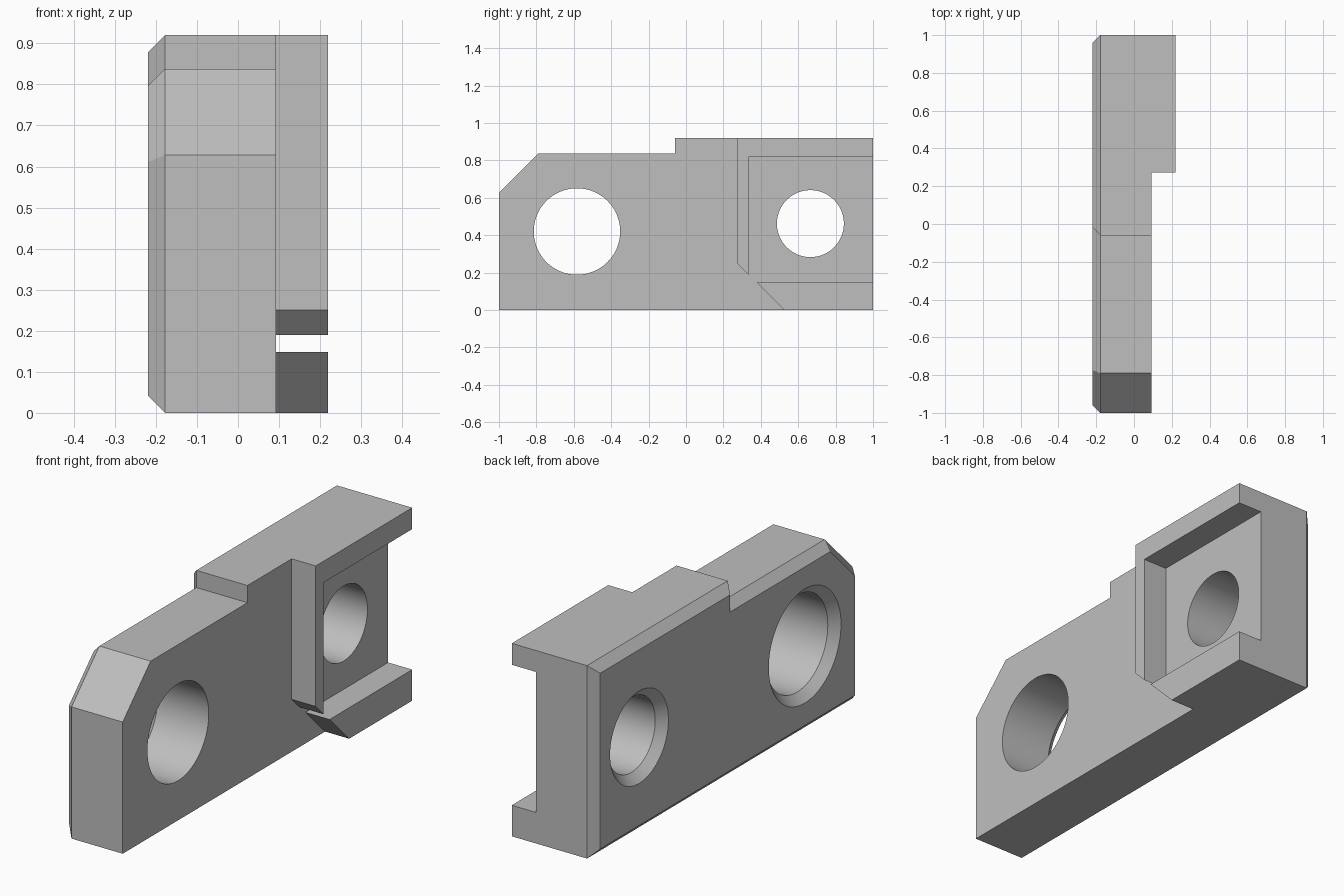
import bpy, bmesh, math
from mathutils import Vector

cube = bpy.data.objects.get("Cube")
if cube:
    bpy.data.objects.remove(cube, do_unlink=True)

steel = bpy.data.materials.new("plain grey")
steel.use_nodes = True
GREY = (0.52, 0.52, 0.52, 1)
steel.diffuse_color = GREY
steel.node_tree.nodes["Principled BSDF"].inputs["Base Color"].default_value = GREY

LEFT, RIGHT, FACE, BEVEL = -0.219, 0.219, 0.092, 0.041


def loft(name, sections):
    """Solid through (x, loop of (y, z)) sections with equal point counts."""
    bm = bmesh.new()
    rings = [[bm.verts.new((x, y, z)) for y, z in loop] for x, loop in sections]
    bm.faces.new(rings[0])
    bm.faces.new(rings[-1])
    for a, b in zip(rings, rings[1:]):
        for i in range(len(a)):
            j = (i + 1) % len(a)
            bm.faces.new((a[i], a[j], b[j], b[i]))
    bmesh.ops.recalc_face_normals(bm, faces=bm.faces)
    mesh = bpy.data.meshes.new(name)
    bm.to_mesh(mesh)
    bm.free()
    mesh.materials.append(steel)
    obj = bpy.data.objects.new(name, mesh)
    bpy.context.collection.objects.link(obj)
    return obj


def inset(loop, d):
    """Offset a counter-clockwise outline inward with mitred corners."""
    pts = [Vector(p) for p in loop]
    result = []
    for i, p in enumerate(pts):
        e1 = (p - pts[i - 1]).normalized()
        e2 = (pts[(i + 1) % len(pts)] - p).normalized()
        n1, n2 = Vector((-e1.y, e1.x)), Vector((-e2.y, e2.x))
        result.append(p + (n1 + n2) * d / (1 + n1.dot(n2)))
    return result


def circle(y, z, r, n=96):
    return [(y + r * math.cos(math.tau * i / n), z + r * math.sin(math.tau * i / n))
            for i in range(n)]


def cut(target, cutter):
    cutter.hide_render = True
    mod = target.modifiers.new("cut", 'BOOLEAN')
    mod.operation, mod.solver, mod.object = 'DIFFERENCE', 'EXACT', cutter
    bpy.context.view_layer.objects.active = target
    bpy.ops.object.modifier_apply(modifier=mod.name)
    bpy.data.objects.remove(cutter, do_unlink=True)


# Full-width block with a bevelled left face
outline = [(-1, 0), (1, 0), (1, 0.92), (-0.06, 0.92), (-0.06, 0.838),
           (-0.79, 0.838), (-1, 0.628)]
block = loft("clamp_block", [(LEFT, inset(outline, BEVEL)),
                             (LEFT + BEVEL, outline), (RIGHT, outline)])

# Recess on the right face, leaving the corner rail and the lower rail
recess = [(-1.2, -0.2), (0.725, -0.2), (0.377, 0.148), (1.2, 0.148), (1.2, 0.818),
          (0.333, 0.818), (0.333, 0.19), (0.273, 0.25), (0.273, 1.1), (-1.2, 1.1)]
cut(block, loft("recess_cutter", [(FACE, recess), (RIGHT + 0.1, recess)]))

# Countersunk through holes
for y, z, r in ((-0.583, 0.42, 0.231), (0.665, 0.462, 0.179)):
    cut(block, loft("hole_cutter", [(LEFT - 0.02, circle(y, z, r + BEVEL + 0.02)),
                                    (LEFT + BEVEL, circle(y, z, r)),
                                    (RIGHT + 0.1, circle(y, z, r))]))

# Smooth bores with sharp edges
bpy.ops.object.select_all(action='DESELECT')
block.select_set(True)
bpy.context.view_layer.objects.active = block
bpy.ops.object.shade_smooth_by_angle(angle=math.radians(30))
